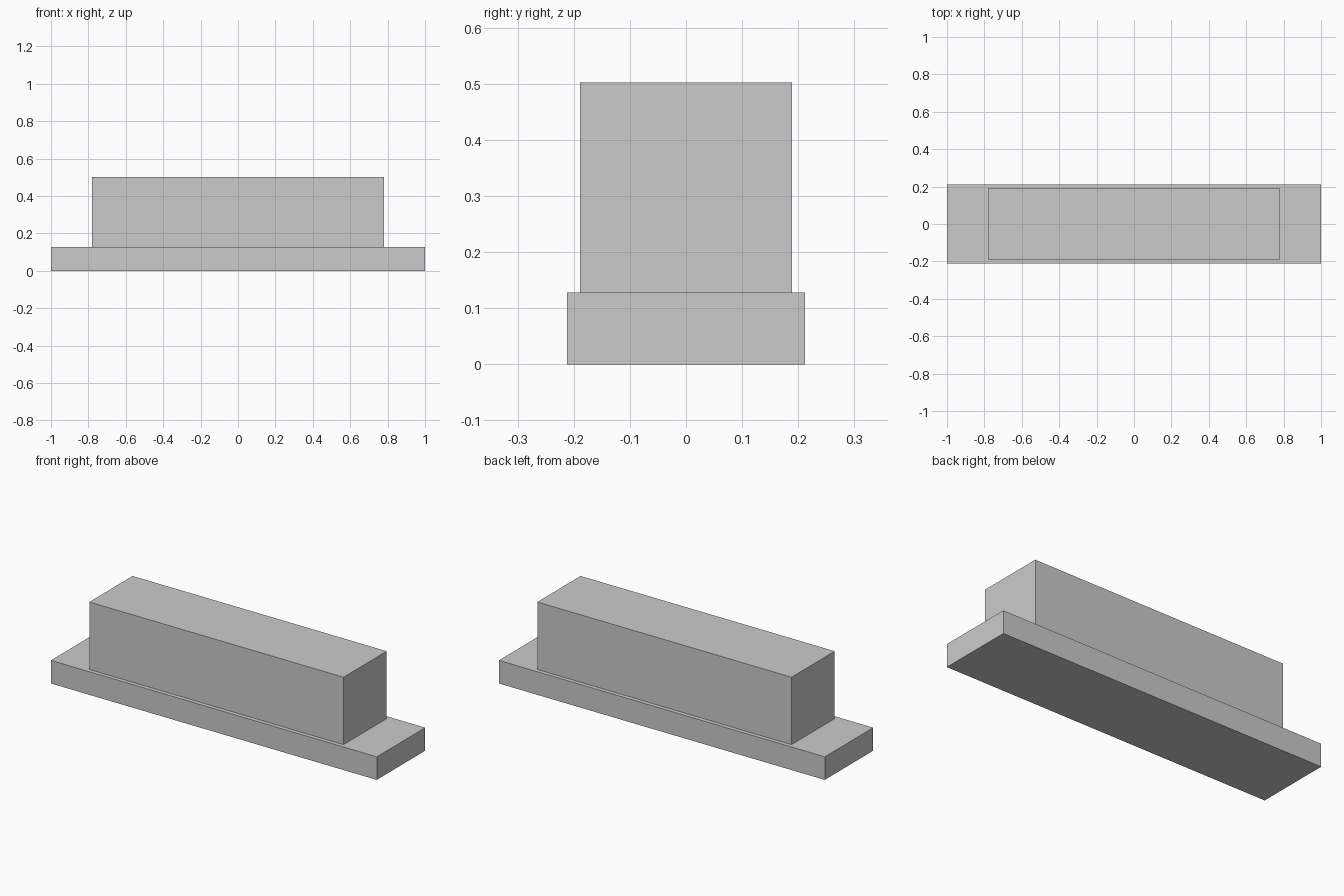
import bpy
import bmesh
from math import radians

# Remove the default cube
cube = bpy.data.objects.get("Cube")
if cube:
    bpy.data.objects.remove(cube, do_unlink=True)

grey = bpy.data.materials.new("light grey")
grey.use_nodes = True
colour = (0.6, 0.6, 0.6, 1)
grey.diffuse_color = colour
grey.node_tree.nodes["Principled BSDF"].inputs["Base Color"].default_value = colour


def box(name, half_x, half_y, bottom, top, radius=0):
    """Box whose two upper edges along y are rounded by radius."""
    bm = bmesh.new()
    bmesh.ops.create_cube(bm, size=2)
    for v in bm.verts:
        v.co.x *= half_x
        v.co.y *= half_y
        v.co.z = top if v.co.z > 0 else bottom
    if radius:
        edges = [e for e in bm.edges
                 if all(v.co.z == top for v in e.verts)
                 and e.verts[0].co.x == e.verts[1].co.x]
        bmesh.ops.bevel(bm, geom=edges, offset=radius, offset_type='OFFSET',
                        segments=16, profile=0.5, affect='EDGES')
    mesh = bpy.data.meshes.new(name)
    bm.to_mesh(mesh)
    bm.free()
    mesh.materials.append(grey)
    obj = bpy.data.objects.new(name, mesh)
    bpy.context.collection.objects.link(obj)
    bpy.ops.object.select_all(action='DESELECT')
    obj.select_set(True)
    bpy.context.view_layer.objects.active = obj
    bpy.ops.object.shade_smooth_by_angle(angle=radians(30))
    return obj


# Flat mounting plate
BASE_TOP = 0.128
box("base_plate", 1, 0.212, 0, BASE_TOP)

# Raised block with rounded upper ends
box("raised_block", 0.78, 0.189, BASE_TOP, 0.502, radius=0.113)
